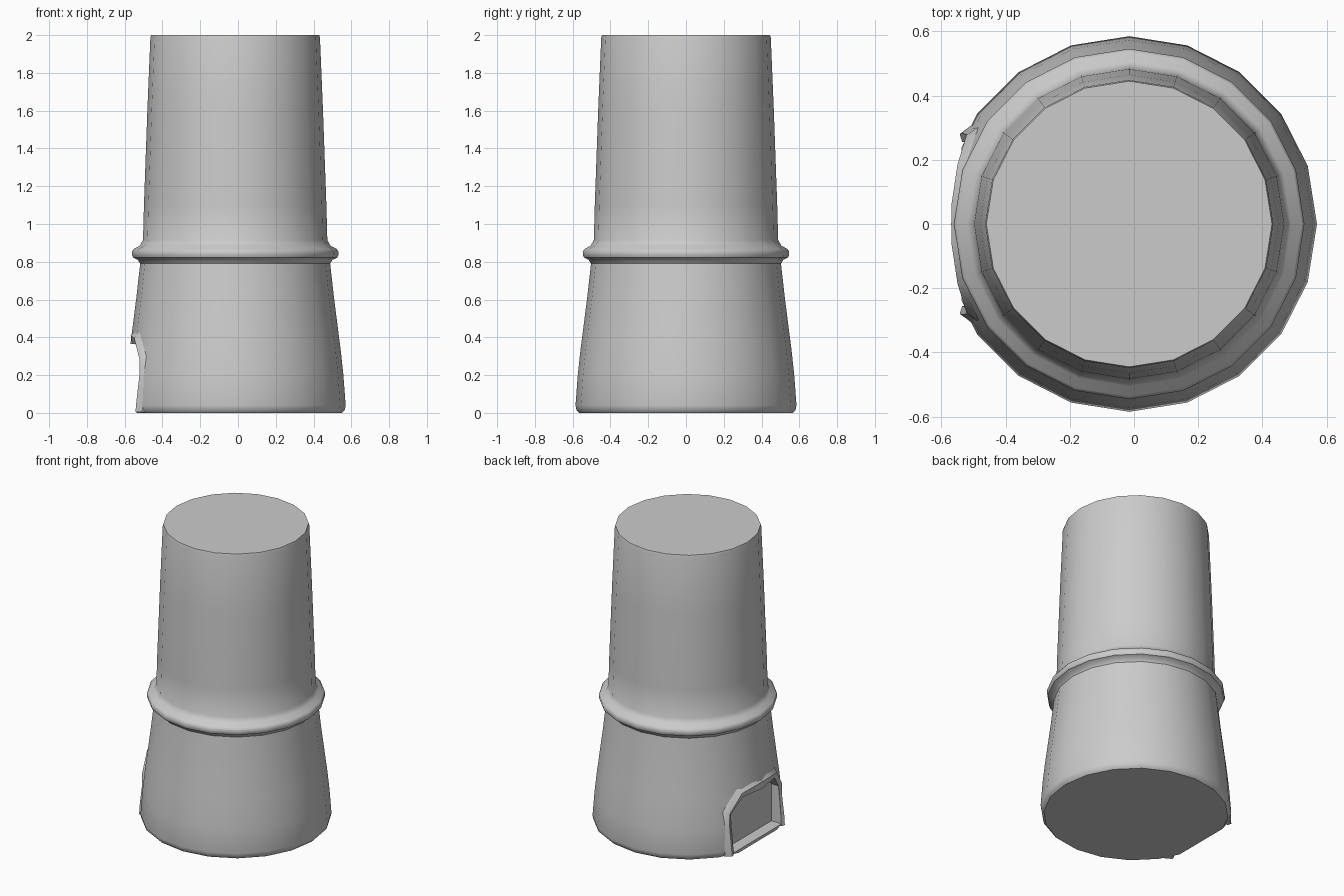
import bpy, bmesh, math

if "Cube" in bpy.data.objects:
    bpy.data.objects.remove(bpy.data.objects["Cube"])

CX = -0.015      # axis of the turned body
SIDES = 20


def make_object(name, bm):
    bmesh.ops.recalc_face_normals(bm, faces=bm.faces)
    me = bpy.data.meshes.new(name)
    bm.to_mesh(me)
    bm.free()
    ob = bpy.data.objects.new(name, me)
    bpy.context.collection.objects.link(ob)
    return ob


def loft(name, rings, closed_profile=True):
    """Join rings of equal length with quads and cap both ends."""
    bm = bmesh.new()
    vs = [[bm.verts.new(p) for p in r] for r in rings]
    n = len(vs[0])
    for a, b in zip(vs, vs[1:]):
        for i in range(n):
            j = (i + 1) % n
            bm.faces.new((a[i], a[j], b[j], b[i]))
    bm.faces.new(vs[0])
    bm.faces.new(vs[-1])
    return make_object(name, bm)


def select(ob):
    bpy.ops.object.select_all(action='DESELECT')
    ob.select_set(True)
    bpy.context.view_layer.objects.active = ob


def cut(ob, cutter):
    select(ob)
    m = ob.modifiers.new("cut", 'BOOLEAN')
    m.operation = 'DIFFERENCE'
    m.solver = 'EXACT'
    m.object = cutter
    bpy.ops.object.modifier_apply(modifier=m.name)
    bpy.data.objects.remove(cutter)


# tapered body with foot and collar, turned from a profile (radius, height)
profile = [(0.565, 0.0), (0.58, 0.015), (0.585, 0.04), (0.573, 0.2),
           (0.558, 0.34), (0.55, 0.40), (0.522, 0.62), (0.503, 0.79),
           (0.515, 0.81), (0.54, 0.822), (0.546, 0.835), (0.546, 0.855),
           (0.537, 0.868), (0.505, 0.885), (0.488, 0.915), (0.483, 1.1),
           (0.465, 1.6), (0.449, 1.985), (0.445, 2.0)]
rings = []
for r, z in profile:
    rings.append([(CX + r * math.cos(2 * math.pi * k / SIDES),
                   r * math.sin(2 * math.pi * k / SIDES), z)
                  for k in range(SIDES)])
body = loft("tapered_body", rings)

# flat front for the doorway, then the shallow recess itself
flat = [(-0.272, -0.1), (0.272, -0.1), (0.272, 0.33), (-0.272, 0.33)]
cut(body, loft("flat_cutter", [[(x, y, z) for y, z in flat] for x in (-0.8, -0.537)]))
recess = [(-0.255, 0.02), (0.255, 0.02), (0.255, 0.27), (0.17, 0.365),
          (-0.17, 0.365), (-0.255, 0.27)]
cut(body, loft("recess_cutter", [[(x, y, z) for y, z in recess] for x in (-0.8, -0.46)]))

# raised surround: (front x, inner y, inner z, outer y, outer z), mirrored in y
half = [(-0.543, 0.255, 0.004, 0.305, 0.004), (-0.538, 0.255, 0.06, 0.31, 0.06),
        (-0.522, 0.255, 0.20, 0.305, 0.20), (-0.522, 0.255, 0.27, 0.30, 0.30),
        (-0.550, 0.17, 0.365, 0.20, 0.43), (-0.568, 0.06, 0.368, 0.07, 0.45)]
path = half + [(x, -a, b, -c, d) for x, a, b, c, d in reversed(half)]
sections = []
for x, yi, zi, yo, zo in path:
    ym, zm = (yi + yo) / 2, (zi + zo) / 2
    sections.append([(-0.455, yi, zi), (x + 0.008, yi, zi), (x, ym, zm),
                     (x + 0.035, yo, zo), (-0.455, yo, zo)])
surround = loft("door_surround", sections)

for ob in (body, surround):
    select(ob)
    bpy.ops.object.shade_smooth_by_angle(angle=math.radians(35))
